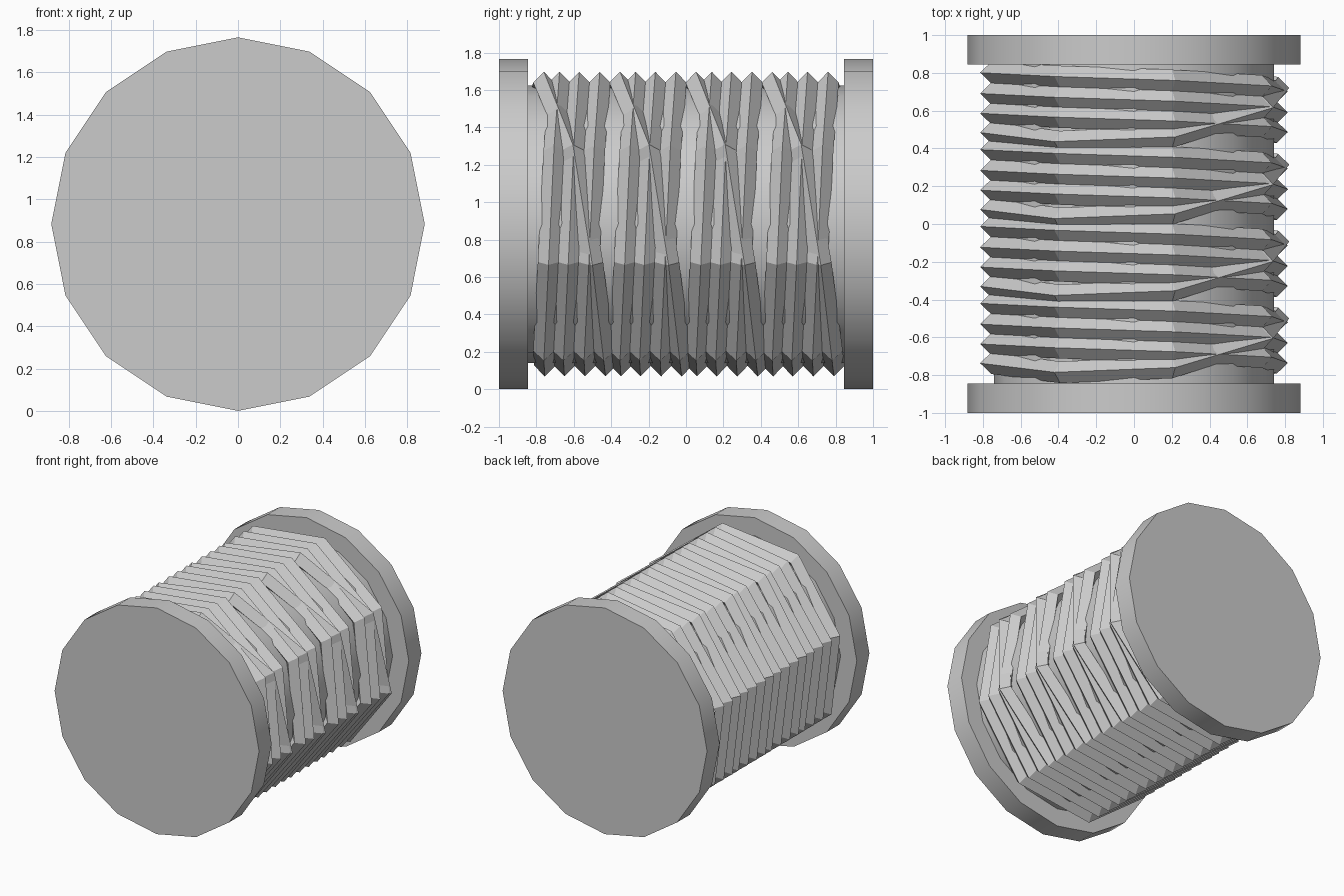
import bpy, bmesh, math
from mathutils import Matrix, Vector

if "Cube" in bpy.data.objects:
    bpy.data.objects.remove(bpy.data.objects["Cube"])

CZ = 0.883  # axis height


def finish(bm, name):
    bmesh.ops.recalc_face_normals(bm, faces=bm.faces)
    me = bpy.data.meshes.new(name)
    bm.to_mesh(me)
    bm.free()
    ob = bpy.data.objects.new(name, me)
    bpy.context.collection.objects.link(ob)
    return ob


def cylinder(name, radius, y0, y1, sides=16):
    # sixteen-sided cylinder lying along y with a corner on top
    bm = bmesh.new()
    bmesh.ops.create_cone(bm, cap_ends=True, segments=sides, radius1=radius,
                          radius2=radius, depth=y1 - y0,
                          matrix=Matrix.Translation((0, (y0 + y1) / 2, CZ))
                          @ Matrix.Rotation(math.pi / 2, 4, 'X'))
    ob = finish(bm, name)
    bpy.ops.object.select_all(action='DESELECT')
    ob.select_set(True)
    bpy.context.view_layer.objects.active = ob
    bpy.ops.object.shade_smooth_by_angle(angle=math.radians(30))
    return ob


# end discs and inner drum
cylinder("front_disc", 0.882, -1.0, -0.845)
cylinder("back_disc", 0.882, 0.845, 1.0)
cylinder("drum", 0.742, -0.85, 0.85)

# wound rope: a closed loop of three leaning turns and one return crossing
lean = [0, -.02, -.041, -.07, -.10, -.125, -.12, -.115]
crossing = [-.737, -.785, -.76, -.605, -.50, -.44, -.43, -.42]
path = [start + d for start in (-.42, -.53, -.635) for d in lean] + crossing

bm = bmesh.new()
R, H, W = 0.783, 0.06, 0.057  # path radius, half height and half width
rings = []
for i, y in enumerate(path):
    a = math.radians(165 - 45 * i)
    out = Vector((math.cos(a), 0, math.sin(a)))
    r = R + (0.008 if i in (27, 28) else 0)
    c = out * r + Vector((0, y, CZ))
    side = Vector((0, W, 0))
    rings.append([bm.verts.new(p) for p in
                  (c + out * H, c + side, c - out * H, c - side)])
for i, ring in enumerate(rings):
    nxt = rings[(i + 1) % len(rings)]
    for k in range(4):
        j = (k + 1) % 4
        bm.faces.new((ring[k], ring[j], nxt[j], nxt[k]))
rope = finish(bm, "rope_winding")

# repeat the winding along the drum
arr = rope.modifiers.new("repeat", 'ARRAY')
arr.count = 4
arr.use_relative_offset = False
arr.use_constant_offset = True
arr.constant_offset_displace = (0, 0.407, 0)
